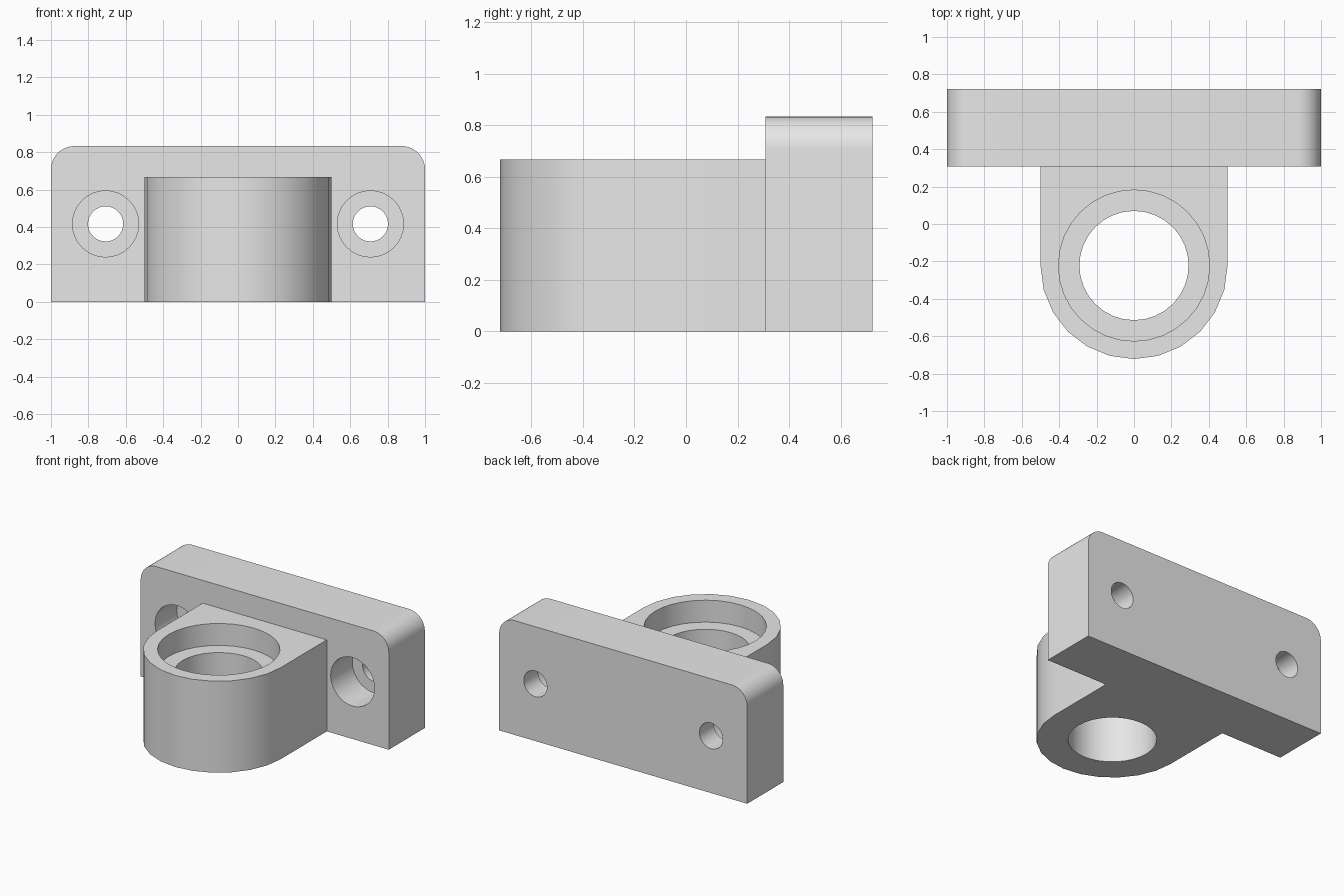
import bpy, bmesh
from math import sin, cos, pi, radians
from mathutils import Vector

if "Cube" in bpy.data.objects:
    bpy.data.objects.remove(bpy.data.objects["Cube"])

grey = bpy.data.materials.new("plain_grey")
grey.use_nodes = True
grey.diffuse_color = (0.8, 0.8, 0.8, 1)
grey.node_tree.nodes["Principled BSDF"].inputs["Base Color"].default_value = (0.8, 0.8, 0.8, 1)


def prism(name, profile, extrude):
    """Solid made by sweeping a closed 3D profile along a vector."""
    bm = bmesh.new()
    base = bm.faces.new([bm.verts.new(p) for p in profile])
    top = bmesh.ops.extrude_face_region(bm, geom=[base])
    verts = [g for g in top["geom"] if isinstance(g, bmesh.types.BMVert)]
    bmesh.ops.translate(bm, verts=verts, vec=Vector(extrude))
    bmesh.ops.recalc_face_normals(bm, faces=bm.faces)
    mesh = bpy.data.meshes.new(name)
    bm.to_mesh(mesh)
    bm.free()
    mesh.materials.append(grey)
    obj = bpy.data.objects.new(name, mesh)
    bpy.context.collection.objects.link(obj)
    return obj


def arc(cx, cy, r, start, end, steps):
    angles = [radians(start + (end - start) * i / steps) for i in range(steps + 1)]
    return [(cx + r * cos(a), cy + r * sin(a)) for a in angles]


def combine(target, other, operation):
    """Apply a boolean and discard the second solid."""
    mod = target.modifiers.new("join_or_cut", "BOOLEAN")
    mod.operation = operation
    mod.solver = "EXACT"
    mod.object = other
    bpy.context.view_layer.objects.active = target
    bpy.ops.object.modifier_apply(modifier=mod.name)
    bpy.data.objects.remove(other)


FRONT, BACK = 0.308, 0.723      # mounting plate faces
HEIGHT, CORNER = 0.833, 0.125
TOP, BORE_Y = 0.667, -0.222     # bearing housing

# Mounting plate with two rounded upper corners
c = 1 - CORNER
outline = [(-1, 0), (1, 0)]
outline += arc(c, HEIGHT - CORNER, CORNER, 0, 90, 12)
outline += arc(-c, HEIGHT - CORNER, CORNER, 90, 180, 12)
bracket = prism("mounting_bracket", [(x, FRONT, z) for x, z in outline], (0, BACK - FRONT, 0))

# Round-nosed housing, rooted in the plate
outline = [(0.5, 0.5), (-0.5, 0.5)] + arc(0, BORE_Y, 0.5, 180, 360, 12)
housing = prism("housing", [(x, y, 0) for x, y in outline], (0, 0, TOP))
combine(bracket, housing, "UNION")

# Vertical bore and its wider seat
for radius, bottom in ((0.292, -0.1), (0.404, TOP - 0.16)):
    circle = arc(0, BORE_Y, radius, 0, 360, 32)[:-1]
    cutter = prism("bore_cutter", [(x, y, bottom) for x, y in circle], (0, 0, 1 - bottom))
    combine(bracket, cutter, "DIFFERENCE")

# Counterbored bolt holes on both sides
for side in (-1, 1):
    for radius, end in ((0.094, 0.9), (0.177, FRONT + 0.25)):
        circle = arc(side * 0.708, 0.417, radius, 0, 360, 32)[:-1]
        cutter = prism("bolt_cutter", [(x, 0.2, z) for x, z in circle], (0, end - 0.2, 0))
        combine(bracket, cutter, "DIFFERENCE")

# Smooth curved walls, crisp edges
bpy.ops.object.select_all(action="DESELECT")
bracket.select_set(True)
bpy.context.view_layer.objects.active = bracket
bpy.ops.object.shade_smooth_by_angle(angle=radians(30))
